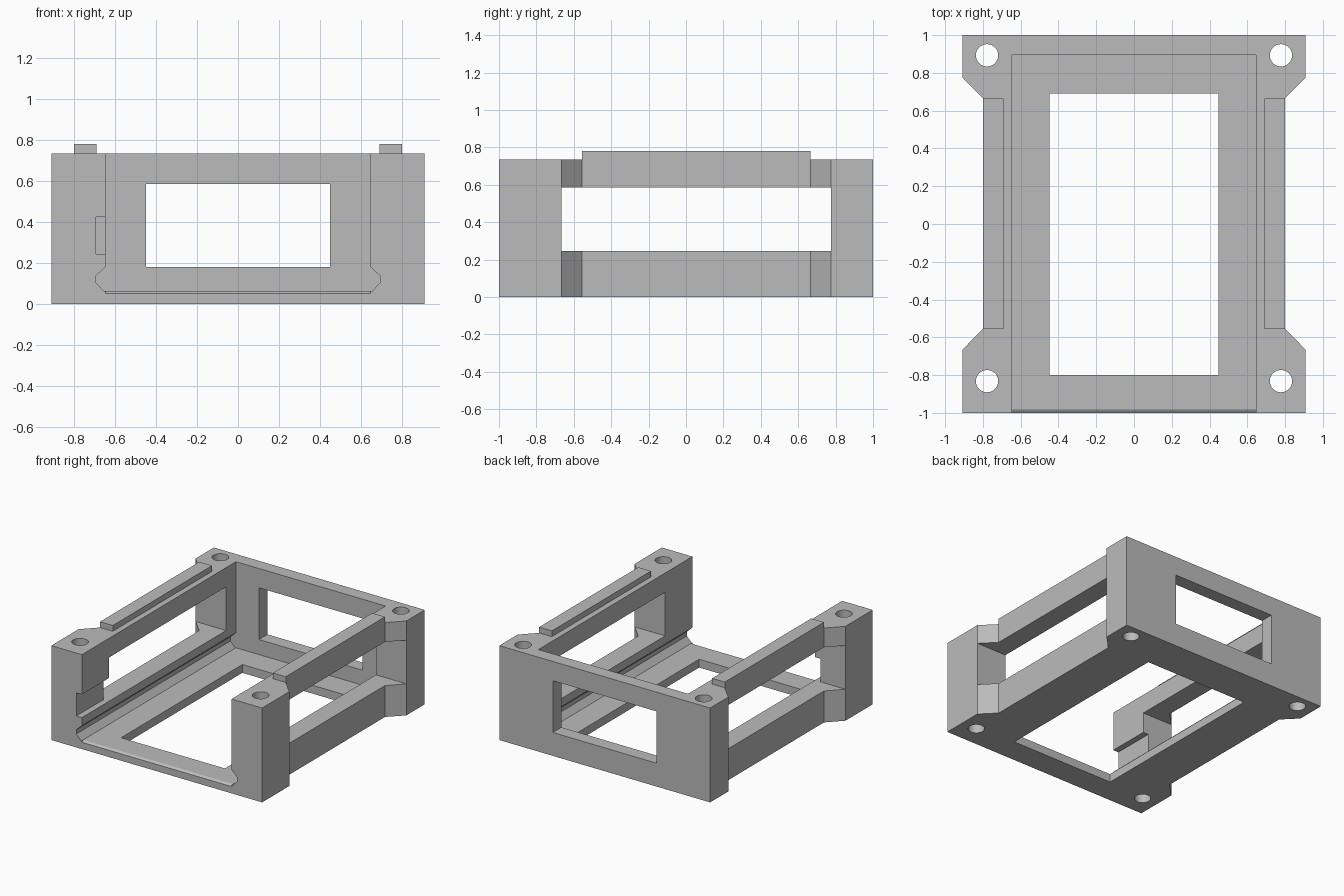
import bpy, bmesh, math
from mathutils import Vector

cube = bpy.data.objects.get("Cube")
if cube:
    bpy.data.objects.remove(cube, do_unlink=True)

grey = bpy.data.materials.new("plain grey")
grey.use_nodes = True
grey.diffuse_color = (0.5, 0.5, 0.5, 1)
grey.node_tree.nodes["Principled BSDF"].inputs["Base Color"].default_value = (0.5, 0.5, 0.5, 1)


def prism(name, points, axis, low, high):
    """Extrude a 2D outline along an axis; the outline lies in the other two axes."""
    bm = bmesh.new()
    place = {"X": lambda p: (low, p[0], p[1]),
             "Y": lambda p: (p[0], low, p[1]),
             "Z": lambda p: (p[0], p[1], low)}[axis]
    face = bm.faces.new([bm.verts.new(place(p)) for p in points])
    side = bmesh.ops.extrude_face_region(bm, geom=[face])
    shift = Vector([high - low if a == axis else 0 for a in "XYZ"])
    verts = [v for v in side["geom"] if isinstance(v, bmesh.types.BMVert)]
    bmesh.ops.translate(bm, vec=shift, verts=verts)
    bmesh.ops.recalc_face_normals(bm, faces=bm.faces)
    mesh = bpy.data.meshes.new(name)
    bm.to_mesh(mesh)
    bm.free()
    mesh.materials.append(grey)
    obj = bpy.data.objects.new(name, mesh)
    bpy.context.collection.objects.link(obj)
    return obj


def box(name, x, y, z):
    return prism(name, [(x[0], y[0]), (x[1], y[0]), (x[1], y[1]), (x[0], y[1])], "Z", *z)


def mirrored(half):
    return half + [(-x, y) for x, y in reversed(half)]


def cut(target, cutter):
    bpy.context.view_layer.objects.active = target
    mod = target.modifiers.new("cut", "BOOLEAN")
    mod.operation = "DIFFERENCE"
    mod.solver = "EXACT"
    mod.object = cutter
    bpy.ops.object.modifier_apply(modifier=mod.name)
    bpy.data.objects.remove(cutter, do_unlink=True)


# Body with wide corner posts and narrower sides
TOP = 0.735
outline = [(0.908, -1), (0.908, -0.665), (0.8, -0.555),
           (0.8, 0.665), (0.908, 0.775), (0.908, 1)]
frame = prism("frame", mirrored(outline), "Z", 0, TOP)

# Tray channel, open at the front and top, with a V groove along each side
channel = [(0.645, 0.065), (0.65, 0.06), (0.692, 0.105), (0.692, 0.138),
           (0.645, 0.182), (0.645, 0.9)]
cut(frame, prism("channel_cutter", mirrored(channel), "Y", -1.2, 0.895))

# Sloped front lip of the floor
lip = [(-1.1, 0.053), (-1, 0.053), (-0.98, 0.066), (-0.98, 0.1), (-1.1, 0.1)]
cut(frame, prism("lip_cutter", lip, "X", -0.645, 0.645))

# Floor, rear and side windows
cut(frame, box("floor_window_cutter", (-0.447, 0.447), (-0.8, 0.692), (-0.1, 0.2)))
cut(frame, box("rear_window_cutter", (-0.447, 0.447), (0.8, 1.1), (0.182, 0.585)))
for s in (-1, 1):
    x = sorted((s * 0.6, s * 1.1))
    cut(frame, box("side_window_cutter", x, (-0.665, 0.775), (0.245, 0.585)))

# Notch through the inside of one front post
cut(frame, box("notch_cutter", (-0.692, -0.6), (-1.1, -0.6), (0.245, 0.425)))

# Vertical screw holes
for x in (-0.778, 0.778):
    for y in (-0.832, 0.893):
        ring = [(x + 0.059 * math.cos(a), y + 0.059 * math.sin(a))
                for a in (math.tau * i / 40 for i in range(40))]
        cut(frame, prism("hole_cutter", ring, "Z", -0.1, 1))

# Raised rails on the side bars
for s, name in ((1, "left_rail"), (-1, "right_rail")):
    x = sorted((s * 0.69, s * 0.8))
    box(name, x, (-0.555, 0.665), (TOP, 0.78))

# Smooth the holes, keep every edge sharp
bpy.context.view_layer.update()
frame.select_set(True)
bpy.context.view_layer.objects.active = frame
bpy.ops.object.shade_smooth_by_angle(angle=math.radians(20))
